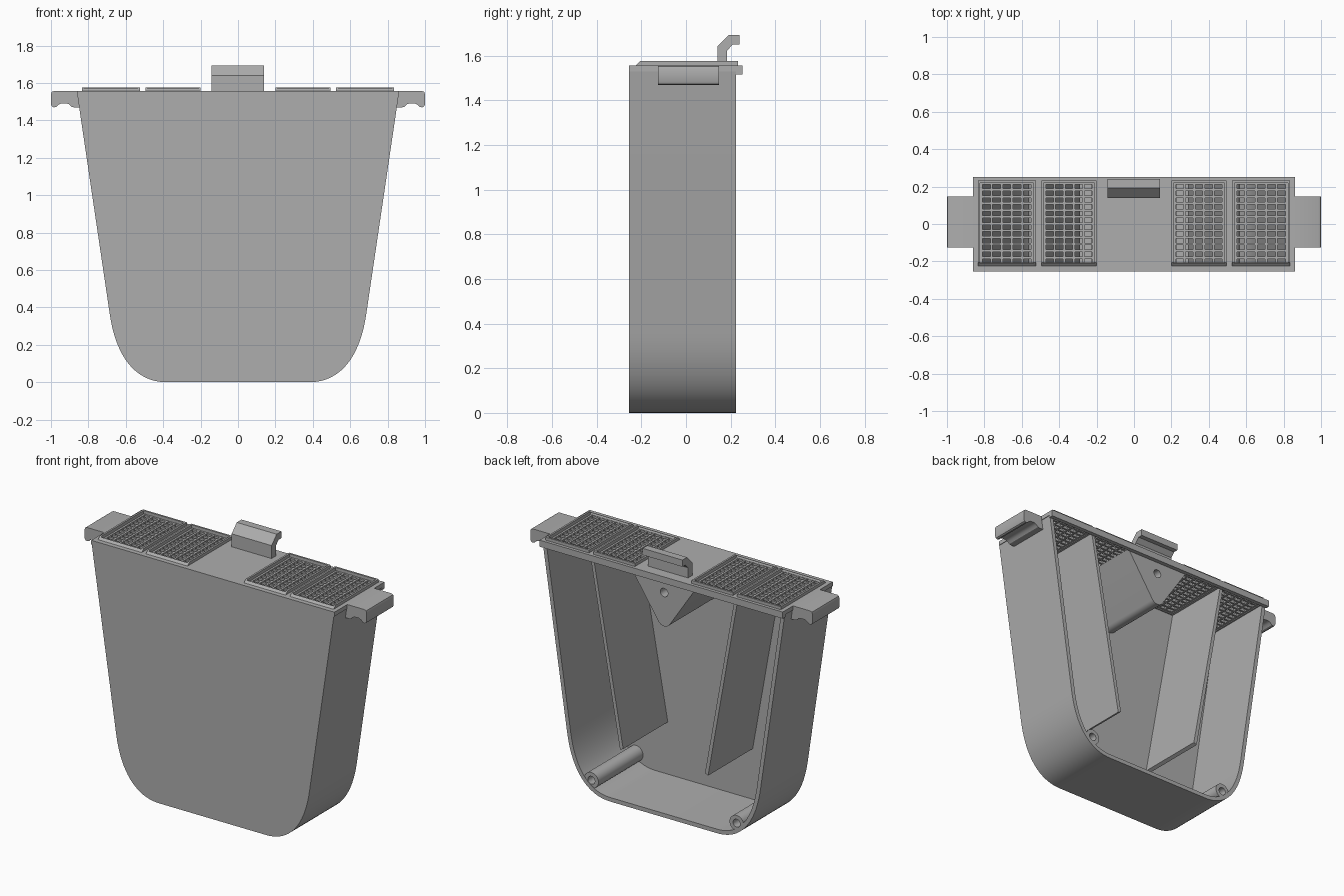
import bpy, bmesh, math
from mathutils import Vector
from mathutils.geometry import interpolate_bezier

cube = bpy.data.objects.get("Cube")
if cube:
    bpy.data.objects.remove(cube, do_unlink=True)

grey = bpy.data.materials.new("plain_grey")
grey.use_nodes = True
colour = (0.42, 0.42, 0.42, 1)
grey.diffuse_color = colour
grey.node_tree.nodes["Principled BSDF"].inputs["Base Color"].default_value = colour

FRONT, BACK = -0.255, 0.225
LID_LOW, LID_TOP = 1.53, 1.557


def finish(name, bm, smooth=False):
    bmesh.ops.recalc_face_normals(bm, faces=bm.faces)
    mesh = bpy.data.meshes.new(name)
    bm.to_mesh(mesh)
    bm.free()
    mesh.materials.append(grey)
    obj = bpy.data.objects.new(name, mesh)
    bpy.context.collection.objects.link(obj)
    if smooth:
        bpy.ops.object.select_all(action='DESELECT')
        obj.select_set(True)
        bpy.context.view_layer.objects.active = obj
        bpy.ops.object.shade_smooth_by_angle(angle=math.radians(30))
    return obj


def add_prism(bm, pts, a, b, axis="y"):
    """Extrude a 2D outline: (x, z) along y, or (y, z) along x."""
    place = (lambda p: (p[0], a, p[1])) if axis == "y" else (lambda p: (a, p[0], p[1]))
    face = bm.faces.new([bm.verts.new(place(p)) for p in pts])
    new = bmesh.ops.extrude_face_region(bm, geom=[face])["geom"]
    step = (0, b - a, 0) if axis == "y" else (b - a, 0, 0)
    bmesh.ops.translate(bm, vec=step, verts=[v for v in new if isinstance(v, bmesh.types.BMVert)])


def prism(name, pts, a, b, axis="y", smooth=False):
    bm = bmesh.new()
    add_prism(bm, pts, a, b, axis)
    return finish(name, bm, smooth)


def add_box(bm, x0, x1, y0, y1, z0, z1):
    add_prism(bm, [(x0, z0), (x1, z0), (x1, z1), (x0, z1)], y0, y1)


def circle(cx, cz, r, n=32, start=0.0, sweep=2 * math.pi):
    return [(cx + r * math.cos(start + sweep * i / n), cz + r * math.sin(start + sweep * i / n))
            for i in range(n)]


def drill(obj, cx, cz, r, depth):
    cutter = prism(obj.name + "_cutter", circle(cx, cz, r), BACK - depth, BACK + 0.1)
    cutter.hide_render = True
    cutter.hide_set(True)
    mod = obj.modifiers.new("screw_hole", 'BOOLEAN')
    mod.operation = 'DIFFERENCE'
    mod.solver = 'EXACT'
    mod.object = cutter


# Tapered body outline with rounded bottom corners
curve = interpolate_bezier(Vector((0.685, 0.36)), Vector((0.65, 0.125)),
                           Vector((0.54, 0.0)), Vector((0.38, 0.0)), 20)
half = [Vector((0.858, LID_LOW))] + [Vector(p[:2]) for p in curve]
inner = []
for i, p in enumerate(half):
    d = (half[min(i + 1, len(half) - 1)] - half[max(i - 1, 0)]).normalized()
    inner.append(p + Vector((d.y, -d.x)) * 0.026)


def mirrored(side):
    return [tuple(p) for p in side] + [(-p[0], p[1]) for p in reversed(side)]


inner[0].y = LID_LOW
outer_loop, inner_loop = mirrored(half), mirrored(inner)
prism("front_panel", outer_loop, FRONT, -0.23, smooth=True)
prism("side_and_floor_wall", outer_loop + inner_loop[::-1], -0.23, BACK, smooth=True)

# Lid plate with four openings, and a lip along the back
bays = [(-0.835, -0.525), (-0.495, -0.2), (0.2, 0.495), (0.525, 0.835)]
RIM = 0.012
bm = bmesh.new()
edges = [-0.862] + [v for x0, x1 in bays for v in (x0 + RIM, x1 - RIM)] + [0.862]
for x0, x1 in zip(edges[::2], edges[1::2]):
    add_box(bm, x0, x1, -0.222, BACK, LID_LOW, LID_TOP)
add_box(bm, -0.862, 0.862, FRONT, -0.222, LID_LOW, LID_TOP)
add_box(bm, -0.862, 0.862, BACK, 0.252, 1.515, LID_TOP)
finish("lid_plate", bm)

# Grilles with raised, chamfered rims
COLS, ROWS, BAR = 5, 12, 0.013
for n, (x0, x1) in enumerate(bays, 1):
    bm = bmesh.new()
    gx0, gx1, gy0, gy1 = x0 + RIM, x1 - RIM, -0.222, BACK
    for i in range(COLS + 1):
        x = gx0 + (gx1 - gx0 - BAR) * i / COLS
        add_box(bm, x, x + BAR, gy0, gy1, 1.535, 1.555)
    for j in range(ROWS + 1):
        y = gy0 + (gy1 - gy0 - BAR) * j / ROWS
        add_box(bm, gx0, gx1, y, y + BAR, 1.537, 1.553)
    finish(f"vent_grille_{n}", bm)

    bm = bmesh.new()
    rail = [(-0.225, LID_TOP), (-0.205, 1.576), (0.232, 1.576), (0.232, LID_TOP)]
    for rx in (x0, x1 - RIM):
        add_prism(bm, rail, rx, rx + RIM, "x")
    add_box(bm, gx0, gx1, 0.22, 0.232, LID_TOP, 1.576)
    add_prism(bm, [(-0.225, LID_TOP), (-0.21, 1.57), (-0.205, LID_TOP)], gx0, gx1, "x")
    finish(f"vent_rim_{n}", bm)

# Bent latch tab on the lid
prism("latch_tab", [(0.14, 1.55), (0.14, 1.64), (0.192, 1.693), (0.24, 1.693), (0.24, 1.65),
                    (0.21, 1.65), (0.183, 1.622), (0.183, 1.55)], -0.143, 0.14, "x")

# Hooked side handles, slanted dividers and screw bosses on both sides
hook = [(0.842, 1.557), (0.985, 1.557), (0.996, 1.552), (1.0, 1.54), (1.0, 1.485), (0.995, 1.474),
        (0.985, 1.469), (0.972, 1.472), (0.96, 1.484), (0.945, 1.491), (0.915, 1.491),
        (0.9, 1.484), (0.888, 1.472), (0.875, 1.469), (0.842, 1.469)]
divider = [(0.5, LID_LOW), (0.522, LID_LOW), (0.312, 0.35), (0.29, 0.36)]
for s, side in ((1, "left"), (-1, "right")):
    def flip(pts):
        return [(s * x, z) for x, z in pts]
    prism(side + "_handle", flip(hook), -0.125, 0.148, smooth=True)
    prism(side + "_divider", flip(divider), -0.23, 0.222)
    boss = prism(side + "_screw_boss", circle(s * 0.515, 0.1, 0.05), -0.23, BACK - 0.002, smooth=True)
    drill(boss, s * 0.515, 0.1, 0.025, 0.3)

# Wedge-shaped centre block with a rounded tip and screw hole
tip = circle(0, 1.272, 0.048, 12, math.radians(215), math.radians(110 * 12 / 11))
block = prism("centre_block", [(-0.23, LID_LOW)] + tip + [(0.23, LID_LOW)], -0.23, 0.222, smooth=True)
drill(block, 0, 1.44, 0.027, 0.3)
